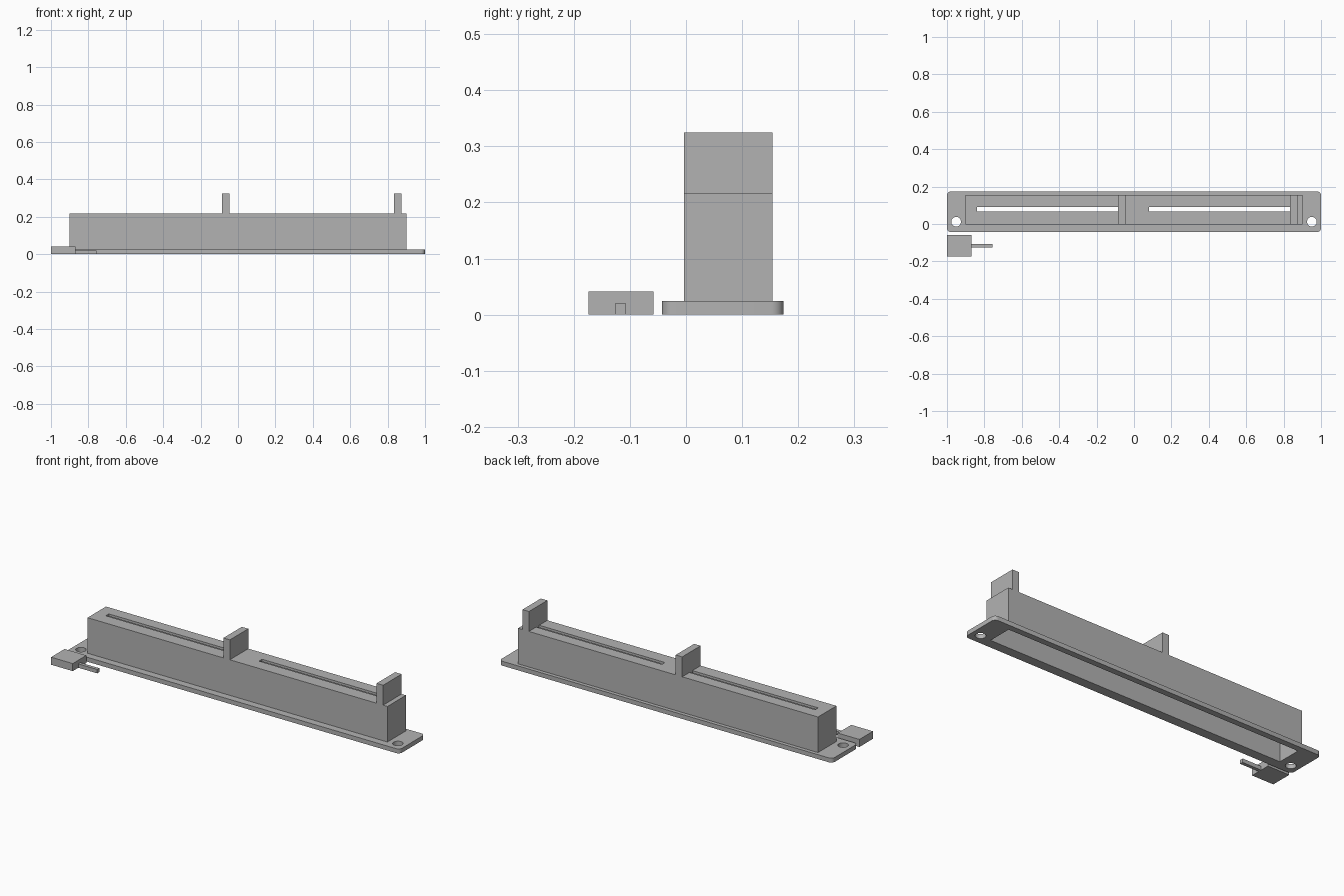
import bpy, bmesh
from mathutils import Matrix, Vector

default = bpy.data.objects.get("Cube")
if default:
    bpy.data.objects.remove(default, do_unlink=True)

grey = bpy.data.materials.new("plain grey")
grey.use_nodes = True
COLOUR = (0.45, 0.45, 0.45, 1)
grey.diffuse_color = COLOUR
grey.node_tree.nodes["Principled BSDF"].inputs["Base Color"].default_value = COLOUR


def add_object(name, bm):
    mesh = bpy.data.meshes.new(name)
    bm.to_mesh(mesh)
    bm.free()
    mesh.materials.append(grey)
    obj = bpy.data.objects.new(name, mesh)
    bpy.context.collection.objects.link(obj)
    return obj


def box(name, x, y, z, corner=0):
    """Box from (min, max) pairs, with optionally rounded upright corners."""
    bm = bmesh.new()
    bmesh.ops.create_cube(bm, size=1)
    lo, hi = (Vector(c) for c in zip(x, y, z))
    size, mid = hi - lo, (lo + hi) / 2
    for v in bm.verts:
        v.co = Vector(a * b for a, b in zip(v.co, size)) + mid
    if corner:
        upright = [e for e in bm.edges
                   if abs(e.verts[0].co.z - e.verts[1].co.z) > size.z / 2]
        bmesh.ops.bevel(bm, geom=upright, offset=corner, segments=6,
                        profile=0.5, affect='EDGES')
    return add_object(name, bm)


def cylinder(name, x, y, radius, depth):
    bm = bmesh.new()
    bmesh.ops.create_cone(bm, cap_ends=True, segments=32, radius1=radius,
                          radius2=radius, depth=depth,
                          matrix=Matrix.Translation((x, y, 0)))
    return add_object(name, bm)


def cut(obj, cutters):
    """Subtract the cutters, apply the result and remove the cutters."""
    bpy.context.view_layer.objects.active = obj
    for cutter in cutters:
        cutter.hide_render = True
        mod = obj.modifiers.new("cut", 'BOOLEAN')
        mod.operation = 'DIFFERENCE'
        mod.solver = 'EXACT'
        mod.object = cutter
        bpy.ops.object.modifier_apply(modifier=mod.name)
        bpy.data.objects.remove(cutter, do_unlink=True)


PLATE_TOP, ROOF, TAB_TOP = 0.024, 0.217, 0.325
WALL = 0.013
BODY_X, BODY_Y = (-0.9, 0.9), (-0.004, 0.154)
INNER_X = (BODY_X[0] + WALL, BODY_X[1] - WALL)
INNER_Y = (BODY_Y[0] + WALL, BODY_Y[1] - WALL)

# Mounting plate with rounded corners, central opening and screw holes
plate = box("mounting_plate", (-1, 1), (-0.043, 0.174), (0, PLATE_TOP), corner=0.022)
cut(plate, [box("plate_opening", INNER_X, INNER_Y, (-0.1, 0.1))]
    + [cylinder("screw_hole", side * 0.951, 0.012, 0.026, 0.2) for side in (-1, 1)])

# Hollow housing, open below, with two long slots in the roof
housing = box("housing", BODY_X, BODY_Y, (PLATE_TOP, ROOF))
cut(housing, [box("cavity", INNER_X, INNER_Y, (-0.1, ROOF - WALL))]
    + [box("slot", (x, x + 0.755), (0.066, 0.092), (0.15, 0.3)) for x in (-0.84, 0.08)])

# Upright tabs at one end of each slot
for name, x in (("middle_tab", -0.085), ("end_tab", 0.835)):
    box(name, (x, x + 0.039), BODY_Y, (ROOF, TAB_TOP))

# Loose slider knob with its pin
box("slider_knob", (-1, -0.87), (-0.174, -0.058), (0, 0.041))
box("slider_pin", (-0.87, -0.757), (-0.126, -0.108), (0, 0.021))

# Smooth the rounded corners and hole walls, keeping hard edges sharp
bpy.ops.object.select_all(action='DESELECT')
plate.select_set(True)
bpy.context.view_layer.objects.active = plate
bpy.ops.object.shade_smooth_by_angle()
